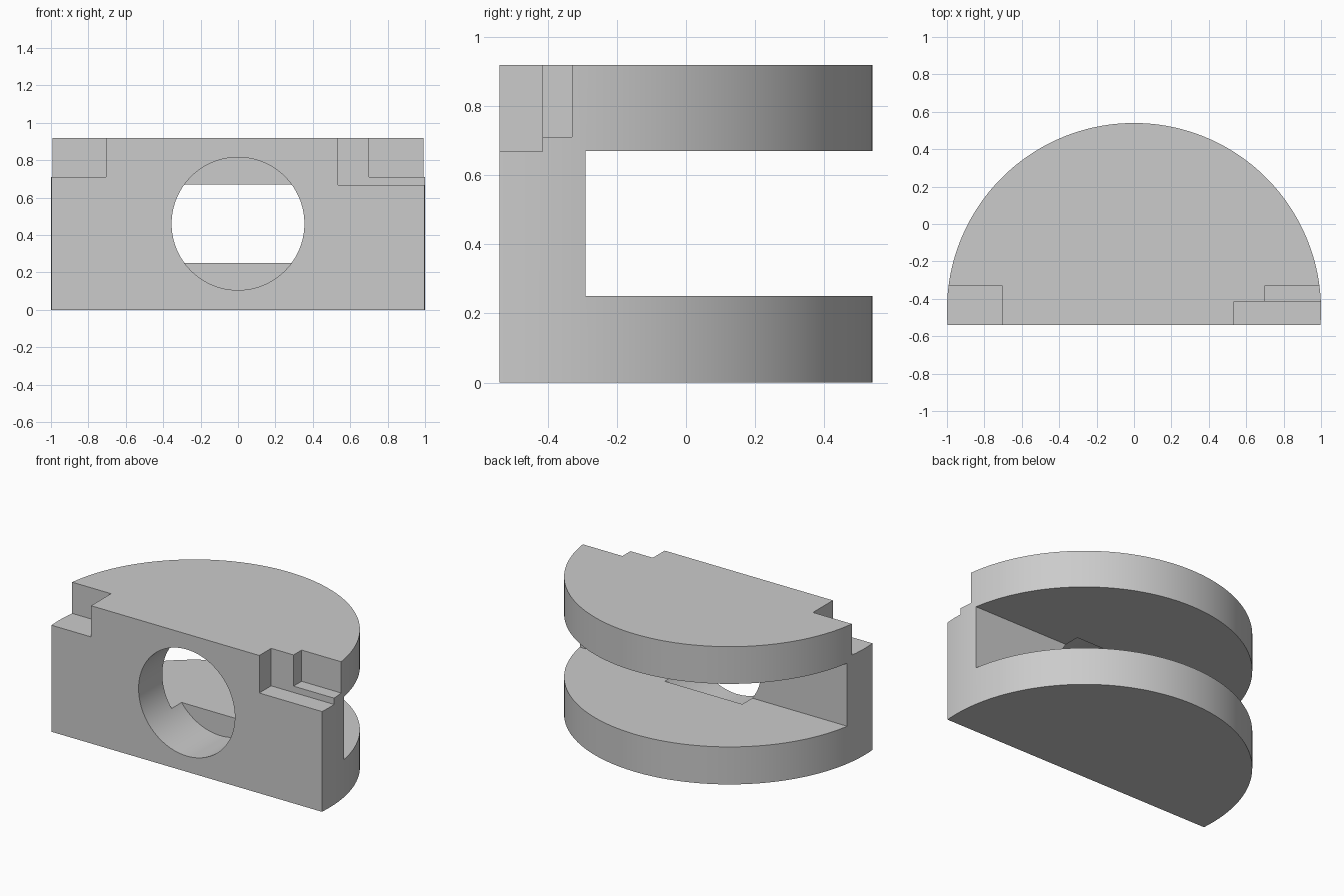
import bpy
import bmesh
from math import asin, cos, sin, pi, radians
from mathutils import Matrix, Vector

if "Cube" in bpy.data.objects:
    bpy.data.objects.remove(bpy.data.objects["Cube"], do_unlink=True)

RADIUS, HEIGHT = 1.0, 0.918
FRONT, BACK = -0.54, 0.54
ARC_STEPS = 96

grey = bpy.data.materials.new("plain_grey")
grey.use_nodes = True
grey.diffuse_color = (0.6, 0.6, 0.6, 1)
grey.node_tree.nodes["Principled BSDF"].inputs["Base Color"].default_value = (0.6, 0.6, 0.6, 1)


def to_object(name, bm):
    bmesh.ops.recalc_face_normals(bm, faces=bm.faces)
    mesh = bpy.data.meshes.new(name)
    bm.to_mesh(mesh)
    bm.free()
    mesh.materials.append(grey)
    obj = bpy.data.objects.new(name, mesh)
    bpy.context.collection.objects.link(obj)
    return obj


def box(name, low, high):
    low, high = Vector(low), Vector(high)
    bm = bmesh.new()
    bmesh.ops.create_cube(bm, size=1)
    bmesh.ops.scale(bm, vec=high - low, verts=bm.verts)
    bmesh.ops.translate(bm, vec=(low + high) / 2, verts=bm.verts)
    return to_object(name, bm)


def rod(name, radius, z, y0, y1):
    bm = bmesh.new()
    bmesh.ops.create_cone(bm, cap_ends=True, segments=96, radius1=radius, radius2=radius, depth=y1 - y0)
    bmesh.ops.rotate(bm, matrix=Matrix.Rotation(pi / 2, 3, "X"), verts=bm.verts)
    bmesh.ops.translate(bm, vec=(0, (y0 + y1) / 2, z), verts=bm.verts)
    return to_object(name, bm)


def cut(target, cutter):
    mod = target.modifiers.new("cut", "BOOLEAN")
    mod.operation, mod.solver, mod.object = "DIFFERENCE", "EXACT", cutter
    bpy.context.view_layer.objects.active = target
    bpy.ops.object.modifier_apply(modifier=mod.name)
    bpy.data.objects.remove(cutter, do_unlink=True)


# Body: a round disc cut off by a flat front
centre_y = BACK - RADIUS
start = asin((FRONT - centre_y) / RADIUS)
bm = bmesh.new()
outline = []
for i in range(ARC_STEPS + 1):
    a = start + (pi - 2 * start) * i / ARC_STEPS
    outline.append(bm.verts.new((RADIUS * cos(a), centre_y + RADIUS * sin(a), 0)))
base = bm.faces.new(outline)
raised = bmesh.ops.extrude_face_region(bm, geom=[base])["geom"]
bmesh.ops.translate(bm, vec=(0, 0, HEIGHT), verts=[v for v in raised if isinstance(v, bmesh.types.BMVert)])
body = to_object("slotted_half_round_body", bm)

# Rear slot, leaving an upper and a lower plate
cut(body, box("slot_cutter", (-2, -0.29, 0.25), (2, 2, 0.67)))

# Round front hole, running a little way into both plates
cut(body, rod("hole_cutter", 0.355, 0.46, -0.8, -0.185))

# Corner notches in the top front edge
cut(body, box("right_notch_cutter", (-2, -1, 0.71), (-0.705, -0.33, 2)))
cut(body, box("left_notch_cutter", (0.70, -1, 0.71), (2, -0.33, 2)))
cut(body, box("left_step_cutter", (0.535, -1, 0.668), (2, -0.415, 2)))

# Smooth curved walls with sharp edges
bpy.ops.object.select_all(action="DESELECT")
body.select_set(True)
bpy.context.view_layer.objects.active = body
bpy.ops.object.shade_smooth_by_angle(angle=radians(30))
